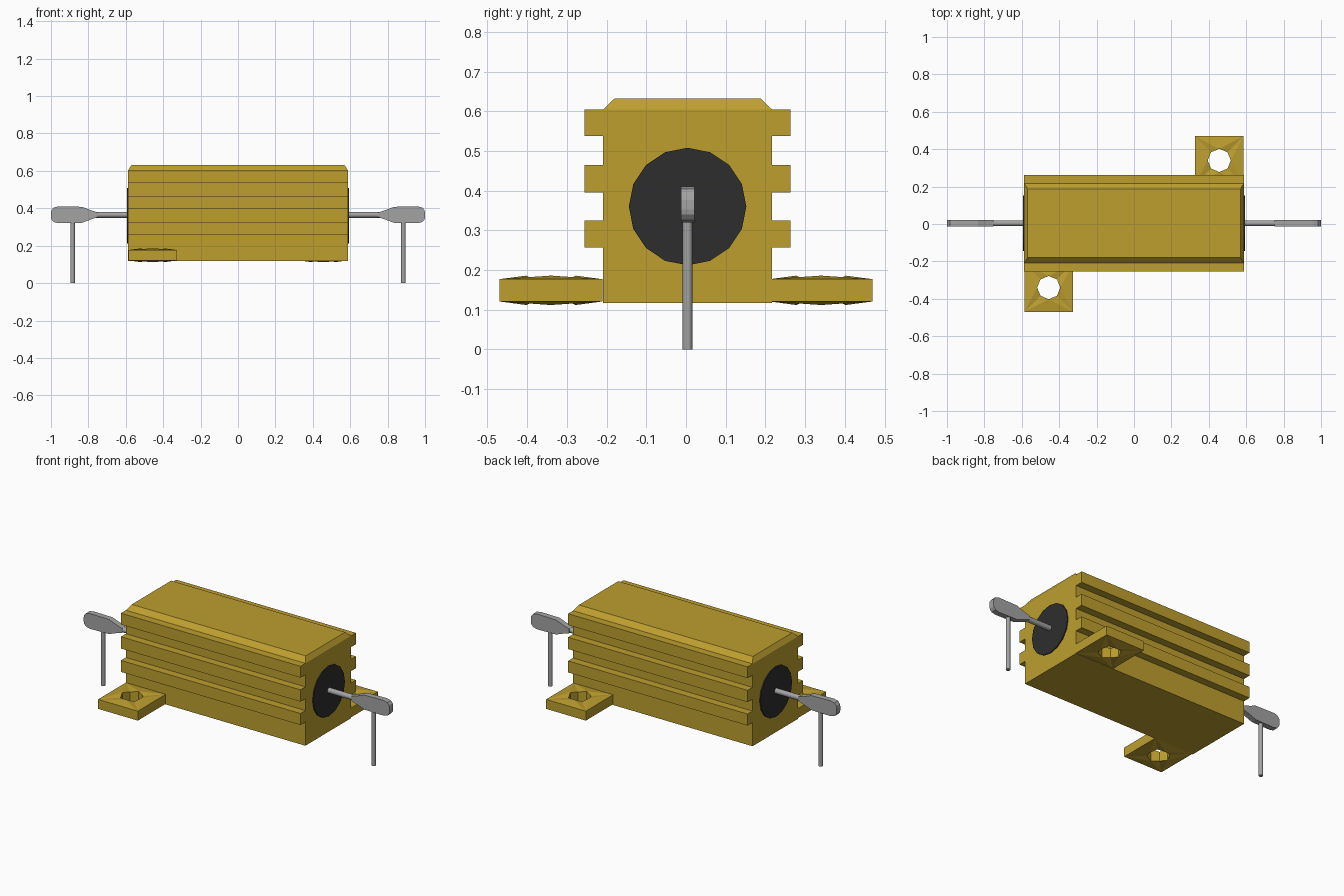
import bpy, bmesh, math
from mathutils import Matrix, Vector

if "Cube" in bpy.data.objects:
    bpy.data.objects.remove(bpy.data.objects["Cube"], do_unlink=True)


def material(name, rgb):
    m = bpy.data.materials.new(name)
    m.use_nodes = True
    color = (*rgb, 1)
    m.diffuse_color = color
    m.node_tree.nodes["Principled BSDF"].inputs["Base Color"].default_value = color
    return m


gold = material("gold anodised metal", (0.51, 0.345, 0.028))
black = material("black end fill", (0.027, 0.027, 0.027))
grey = material("grey lead metal", (0.37, 0.37, 0.37))

MID_Y, AXIS_Z = 0.004, 0.365
BODY_X, BODY_Y = 0.587, 0.213
FIN_Y, BASE_Z, RIM_Z, TOP_Z = 0.259, 0.117, 0.604, 0.632


def finish(bm, name, mat, smooth=False):
    bmesh.ops.recalc_face_normals(bm, faces=bm.faces)
    mesh = bpy.data.meshes.new(name)
    bm.to_mesh(mesh)
    bm.free()
    mesh.materials.append(mat)
    ob = bpy.data.objects.new(name, mesh)
    bpy.context.collection.objects.link(ob)
    if smooth:
        bpy.ops.object.select_all(action='DESELECT')
        ob.select_set(True)
        bpy.context.view_layer.objects.active = ob
        bpy.ops.object.shade_smooth_by_angle(angle=math.radians(40))
    return ob


def prism(name, points, offset, mat):
    """Extrude a closed outline of 3D points along an offset."""
    bm = bmesh.new()
    face = bm.faces.new([bm.verts.new(p) for p in points])
    new = bmesh.ops.extrude_face_region(bm, geom=[face], use_keep_orig=True)["geom"]
    moved = [v for v in new if isinstance(v, bmesh.types.BMVert)]
    bmesh.ops.translate(bm, verts=moved, vec=Vector(offset))
    return finish(bm, name, mat)


def rod(name, start, end, radius, sides, mat, smooth=True):
    start, end = Vector(start), Vector(end)
    axis = end - start
    turn = axis.to_track_quat('Z', 'Y').to_matrix().to_4x4()
    bm = bmesh.new()
    bmesh.ops.create_cone(bm, cap_ends=True, segments=sides, radius1=radius,
                          radius2=radius, depth=axis.length,
                          matrix=Matrix.Translation((start + end) / 2) @ turn)
    return finish(bm, name, mat, smooth)


# Finned body: one cross-section run along x
half = [(BODY_Y, BASE_Z)]
for low, high in ((0.257, 0.325), (0.395, 0.465), (0.537, RIM_Z)):
    half += [(BODY_Y, low), (FIN_Y, low), (FIN_Y, high), (BODY_Y, high)]
section = half + [(-y, z) for y, z in reversed(half)]
prism("finned_body", [(-BODY_X, y + MID_Y, z) for y, z in section],
      (2 * BODY_X, 0, 0), gold)

# Top cap with sloping sides
bm = bmesh.new()
rings = []
for dx, dy, z in ((0, 0, RIM_Z), (0.018, 0.029, TOP_Z)):
    x, y = BODY_X - dx, BODY_Y - dy
    rings.append([bm.verts.new((sx * x, sy * y + MID_Y, z))
                  for sx, sy in ((1, 1), (-1, 1), (-1, -1), (1, -1))])
for ring in rings:
    bm.faces.new(ring)
for i in range(4):
    j = (i + 1) % 4
    bm.faces.new((rings[0][i], rings[0][j], rings[1][j], rings[1][i]))
finish(bm, "top_cap", gold)


def mounting_tab(name, cx, cy):
    """Square tab with an eight-sided hole whose rim is slightly raised."""
    size, hole, mid_z, thick, lift = 0.13, 0.062, 0.149, 0.028, 0.009
    bm = bmesh.new()
    layers = []
    for side in (1, -1):
        rim, corners = [], []
        for i in range(8):
            a = i * math.pi / 4
            h = thick + (lift if i % 2 == 0 else 0)
            rim.append(bm.verts.new((cx + hole * math.cos(a),
                                     cy + hole * math.sin(a), mid_z + side * h)))
        for i in range(4):
            a = math.pi / 4 + i * math.pi / 2
            r = size * math.sqrt(2)
            corners.append(bm.verts.new((cx + r * math.cos(a),
                                         cy + r * math.sin(a), mid_z + side * thick)))
        for i in range(4):
            c, before, diag, after = corners[i], rim[2 * i], rim[2 * i + 1], rim[(2 * i + 2) % 8]
            bm.faces.new((c, before, diag))
            bm.faces.new((c, diag, after))
            bm.faces.new((c, after, corners[(i + 1) % 4]))
        layers.append((rim, corners))
    for top, bottom in zip(*layers):
        n = len(top)
        for i in range(n):
            j = (i + 1) % n
            bm.faces.new((top[i], top[j], bottom[j], bottom[i]))
    finish(bm, name, gold)


mounting_tab("front_mounting_tab", -0.456, -0.34)
mounting_tab("back_mounting_tab", 0.456, 0.34)

# Outline of the flattened lead end: tapered neck, rounded tip
upper = [(0.75, 0.013), (0.79, 0.026), (0.835, 0.043), (0.96, 0.045),
         (0.985, 0.039), (0.997, 0.025), (1.0, 0.012)]
outline = upper + [(x, -z) for x, z in reversed(upper)]

for s, side in ((1, "left"), (-1, "right")):
    # End fill and straight lead
    rod(f"{side}_end_fill", (s * 0.56, MID_Y, 0.36), (s * 0.593, MID_Y, 0.36),
        0.148, 16, black, smooth=False)
    rod(f"{side}_lead", (s * 0.58, MID_Y, AXIS_Z), (s * 0.79, MID_Y, AXIS_Z),
        0.016, 10, grey)
    # Flattened end and hanging pin
    prism(f"{side}_lead_paddle",
          [(s * x, MID_Y - 0.017, AXIS_Z + z) for x, z in outline],
          (0, 0.034, 0), grey)
    rod(f"{side}_pin", (s * 0.884, MID_Y, 0), (s * 0.884, MID_Y, 0.36),
        0.0125, 10, grey)
